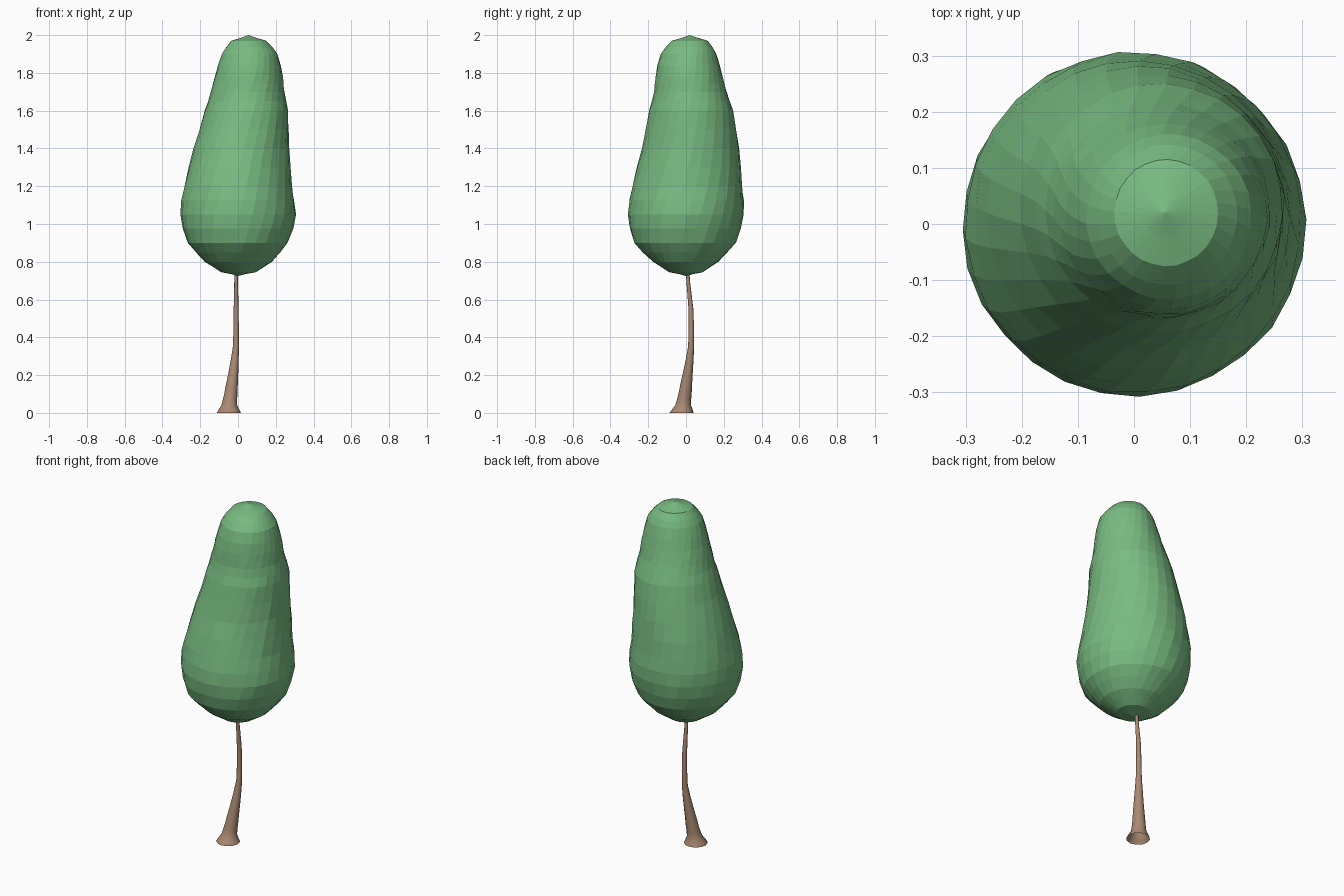
import bpy, bmesh, math, random

random.seed(4)
default = bpy.data.objects.get("Cube")
if default:
    bpy.data.objects.remove(default, do_unlink=True)


def make_material(name, colour):
    mat = bpy.data.materials.new(name)
    mat.use_nodes = True
    mat.diffuse_color = (*colour, 1)
    mat.node_tree.nodes["Principled BSDF"].inputs["Base Color"].default_value = (*colour, 1)
    return mat


def smooth_rings(keys, steps):
    """Catmull-Rom interpolation through the key cross-sections."""
    rings = []
    for i in range(len(keys) - 1):
        before, start = keys[max(i - 1, 0)], keys[i]
        end, after = keys[i + 1], keys[min(i + 2, len(keys) - 1)]
        for s in range(steps):
            t = s / steps
            rings.append([
                b + t * (c - a + t * (2 * a - 5 * b + 4 * c - d + t * (3 * (b - c) + d - a))) / 2
                for a, b, c, d in zip(before, start, end, after)])
            rings[-1][0] = start[0] + t * (end[0] - start[0])
    return rings + [list(keys[-1])]


def loft(name, rings, sides, mat, twist=0.0, lump=0.0, closed=False):
    """Skin elliptical rings given as (z, centre x, centre y, radius x, radius y)."""
    bm = bmesh.new()
    loops = []
    for level, (z, cx, cy, rx, ry) in enumerate(rings):
        loop = []
        for k in range(sides):
            angle = math.tau * k / sides + twist * level
            size = 1 + random.uniform(-lump, lump)
            loop.append(bm.verts.new((cx + rx * size * math.cos(angle),
                                      cy + ry * size * math.sin(angle), z)))
        loops.append(loop)
    for low, high in zip(loops, loops[1:]):
        for k in range(sides):
            n = (k + 1) % sides
            bm.faces.new((low[k], low[n], high[n], high[k]))
    if closed:
        for loop in (loops[0], loops[-1]):
            bmesh.ops.pointmerge(bm, verts=loop, merge_co=loop[0].co.lerp(loop[sides // 2].co, 0.5))
        bmesh.ops.recalc_face_normals(bm, faces=bm.faces)
    mesh = bpy.data.meshes.new(name)
    bm.to_mesh(mesh)
    bm.free()
    mesh.materials.append(mat)
    obj = bpy.data.objects.new(name, mesh)
    bpy.context.collection.objects.link(obj)
    return obj


leaf_green = make_material("leaf green", (0.19, 0.5, 0.22))
bark_brown = make_material("bark brown", (0.4, 0.25, 0.17))

# Foliage: height, then left, right, front and back limits
limits = [
    (0.725, 0, 0, 0, 0),
    (0.745, -.09, .095, -.09, .09),
    (0.8, -.175, .18, -.175, .17),
    (0.9, -.265, .265, -.275, .265),
    (1.05, -.305, .305, -.307, .304),
    (1.2, -.285, .285, -.285, .3),
    (1.4, -.235, .27, -.235, .28),
    (1.6, -.175, .265, -.195, .25),
    (1.7, -.145, .245, -.17, .215),
    (1.78, -.122, .237, -.162, .193),
    (1.9, -.085, .21, -.135, .16),
    (1.97, -.035, .15, -.075, .115),
    (2.0, .055, .055, .02, .02),
]
sections = [(z, (l + r) / 2, (f + b) / 2, (r - l) / 2, (b - f) / 2) for z, l, r, f, b in limits]
loft("foliage", smooth_rings(sections, 2), 28, leaf_green, twist=0.06, lump=0.008, closed=True)

# Trunk: flared, open-bottomed and bent (height, centre x, centre y, radius)
bends = [
    (0, -.048, -.023, .064),
    (.04, -.046, -.015, .042),
    (.1, -.038, -.005, .035),
    (.2, -.026, .008, .027),
    (.35, -.011, .027, .016),
    (.55, -.01, .026, .013),
    (.68, -.01, .013, .01),
    (.78, -.01, .008, .009),
]
trunk = loft("trunk", smooth_rings([(*b, b[-1]) for b in bends], 2), 12, bark_brown)
bpy.ops.object.select_all(action="DESELECT")
bpy.context.view_layer.objects.active = trunk
trunk.select_set(True)
bpy.ops.object.shade_smooth_by_angle(angle=math.radians(40))
